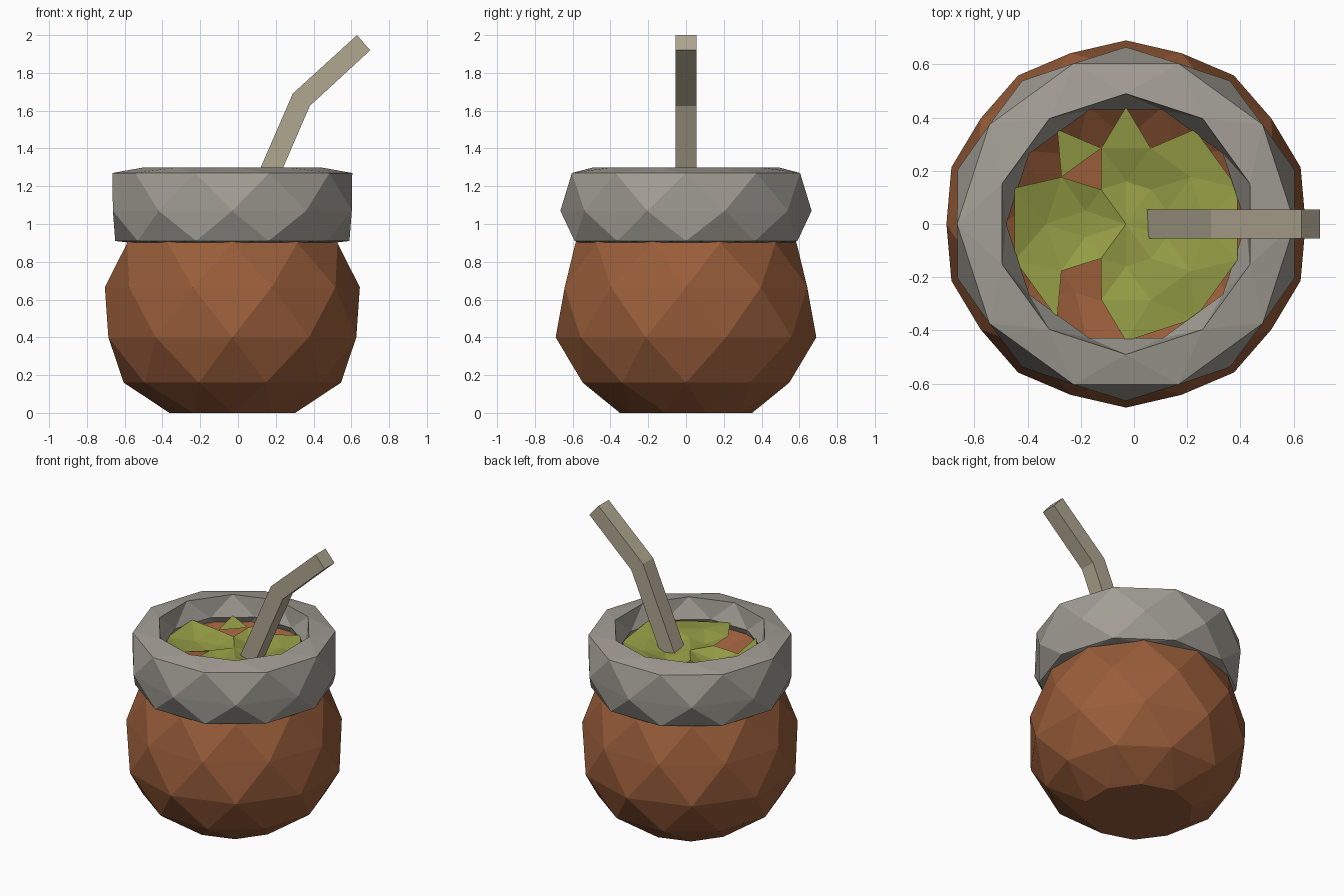
import bpy, bmesh, math, random

random.seed(4)
SIDES = 10
AXIS_X = -0.03

cube = bpy.data.objects.get("Cube")
if cube:
    bpy.data.objects.remove(cube, do_unlink=True)


def material(name, rgb):
    mat = bpy.data.materials.new(name)
    mat.use_nodes = True
    mat.diffuse_color = (*rgb, 1)
    mat.node_tree.nodes["Principled BSDF"].inputs["Base Color"].default_value = (*rgb, 1)
    return mat


def finish(bm, name, mat, face_up=False):
    bmesh.ops.recalc_face_normals(bm, faces=bm.faces)
    bm.normal_update()
    if face_up and sum(f.normal.z for f in bm.faces) < 0:
        bmesh.ops.reverse_faces(bm, faces=bm.faces)
    mesh = bpy.data.meshes.new(name)
    bm.to_mesh(mesh)
    bm.free()
    mesh.materials.append(mat)
    obj = bpy.data.objects.new(name, mesh)
    bpy.context.collection.objects.link(obj)
    return obj


def faceted_rings(name, mat, rings, first_half=False, closed=False,
                  start=None, end=None, jitter=0, skip=(), face_up=False):
    """Stack (radius, height) rings, each turned half a side, joined by triangles.
    start / end are heights of centre points that close the ends.
    skip holds (band, angle) pairs of triangles to leave open."""
    bm = bmesh.new()
    loops = []
    for i, (radius, z) in enumerate(rings):
        half = (i % 2 == 0) == first_half
        verts = []
        for k in range(SIDES):
            a = math.tau * (k + 0.5 * half) / SIDES
            verts.append(bm.verts.new((AXIS_X + radius * math.cos(a), radius * math.sin(a),
                                       z + random.uniform(-jitter, jitter))))
        loops.append((half, verts))
    step = 360 // SIDES
    pairs = list(zip(loops, loops[1:])) + ([(loops[-1], loops[0])] if closed else [])
    for band, (one, two) in enumerate(pairs):
        whole, turned = (two[1], one[1]) if one[0] else (one[1], two[1])
        for k in range(SIDES):
            n = (k + 1) % SIDES
            if (band, k * step + step // 2) not in skip:
                bm.faces.new((whole[k], whole[n], turned[k]))
            if (band, n * step) not in skip:
                bm.faces.new((turned[k], turned[n], whole[n]))
    for z, verts in ((start, loops[0][1]), (end, loops[-1][1])):
        if z is not None:
            centre = bm.verts.new((AXIS_X, 0, z))
            for k in range(SIDES):
                bm.faces.new((verts[k], verts[(k + 1) % SIDES], centre))
    return finish(bm, name, mat, face_up)


brown = material("gourd brown", (0.32, 0.11, 0.042))
grey = material("rim grey", (0.36, 0.34, 0.30))
green = material("leaf green", (0.30, 0.34, 0.06))
beige = material("straw beige", (0.43, 0.385, 0.28))

# Gourd body: outside from the base up, then over into a shallow bowl
faceted_rings("gourd_body", brown,
              [(0.35, 0), (0.575, 0.16), (0.69, 0.4), (0.675, 0.665),
               (0.585, 0.9), (0.47, 1.13), (0.32, 1.03)],
              first_half=True, start=0, end=1.03)

# Thick rim collar: a closed six-sided band
faceted_rings("rim_collar", grey,
              [(0.635, 1.27), (0.665, 1.07), (0.62, 0.91),
               (0.56, 0.9), (0.45, 1.17), (0.49, 1.30)], closed=True)

# Loose leaves: a rough sheet with open gaps
gaps = {(0, 126), (0, 234), (1, 72), (1, 108), (1, 144), (1, 234), (1, 252)}
faceted_rings("tea_leaves", green, [(0.16, 1.14), (0.3, 1.15), (0.44, 1.17)],
              first_half=True, end=None, start=1.16, jitter=0.03, skip=gaps, face_up=True)

# Bent square straw
bm = bmesh.new()
outline = [(-0.01, 1.0), (0.11, 1.0), (0.38, 1.625), (0.70, 1.92), (0.63, 2.0), (0.29, 1.69)]
sides = [[bm.verts.new((x, y, z)) for x, z in outline] for y in (-0.055, 0.055)]
for s in sides:
    bm.faces.new((s[0], s[1], s[2], s[5]))
    bm.faces.new((s[5], s[2], s[3], s[4]))
for i in range(len(outline)):
    j = (i + 1) % len(outline)
    bm.faces.new((sides[0][i], sides[0][j], sides[1][j], sides[1][i]))
finish(bm, "straw", beige)
